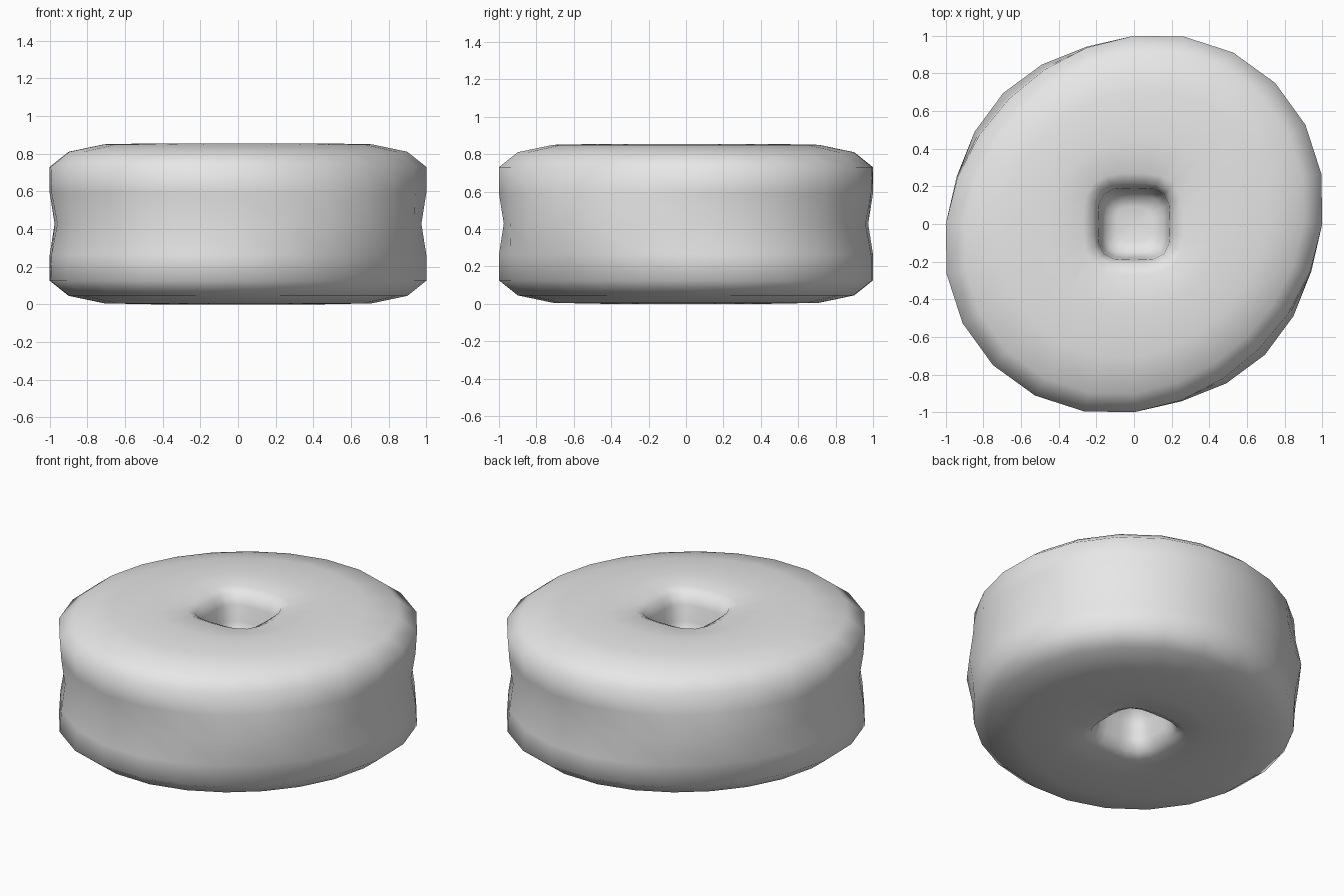
import bpy
import bmesh
from math import cos, sin, pi, radians

cube = bpy.data.objects.get("Cube")
if cube:
    bpy.data.objects.remove(cube, do_unlink=True)

SIDES = 24
HEIGHT = 0.855

# Profile from dimple floor to waist: radius, height, diagonal stretch, squareness
half = [
    (0.09, 0.555, 0.0, 1.0),
    (0.15, 0.575, 0.0, 1.0),
    (0.18, 0.66, 0.0, 1.0),
    (0.19, 0.76, 0.0, 1.0),
    (0.215, 0.82, 0.0, 1.0),
    (0.27, 0.846, 0.0, 0.7),
    (0.45, HEIGHT, 0.03, 0.2),
    (0.71, 0.85, 0.055, 0.0),
    (0.90, 0.81, 0.06, 0.0),
    (1.0, 0.73, 0.06, 0.0),
    (1.0, 0.59, 0.05, 0.0),
]
waist = [(0.99, HEIGHT / 2, 0.023, 0.0)]
profile = half + waist + [(r, HEIGHT - z, k, s) for r, z, k, s in reversed(half)]


def outline(radius, stretch, square, angle, pinch):
    """Round outline stretched along one diagonal, blended to a soft square."""
    diag = angle - radians(45)
    boxy = (cos(angle) ** 4 + sin(angle) ** 4) ** -0.25
    shape = 1 + stretch * cos(2 * diag) + pinch * cos(4 * diag)
    return radius * shape * (1 + square * (boxy - 1))


# Ring body with a dimple in each face
bm = bmesh.new()
rings = []
for i, (r, z, k, s) in enumerate(profile):
    pinch = 0.016 if i == len(half) else 0.0
    ring = []
    for j in range(SIDES):
        a = 2 * pi * j / SIDES
        d = outline(r, k, s, a, pinch)
        ring.append(bm.verts.new((d * cos(a), d * sin(a), z)))
    rings.append(ring)

for lower, upper in zip(rings, rings[1:]):
    for j in range(SIDES):
        n = (j + 1) % SIDES
        bm.faces.new((lower[j], lower[n], upper[n], upper[j]))

# Dimple floors
for ring in (rings[0], rings[-1]):
    centre = bm.verts.new((0, 0, ring[0].co.z))
    for j in range(SIDES):
        bm.faces.new((centre, ring[j], ring[(j + 1) % SIDES]))

bmesh.ops.recalc_face_normals(bm, faces=bm.faces)
for face in bm.faces:
    face.smooth = True

mesh = bpy.data.meshes.new("dimpled_disc")
bm.to_mesh(mesh)
bm.free()

# Plain grey
grey = bpy.data.materials.new("light_grey")
grey.use_nodes = True
colour = (0.8, 0.8, 0.8, 1)
grey.diffuse_color = colour
grey.node_tree.nodes["Principled BSDF"].inputs["Base Color"].default_value = colour
mesh.materials.append(grey)

disc = bpy.data.objects.new("dimpled_disc", mesh)
bpy.context.collection.objects.link(disc)
